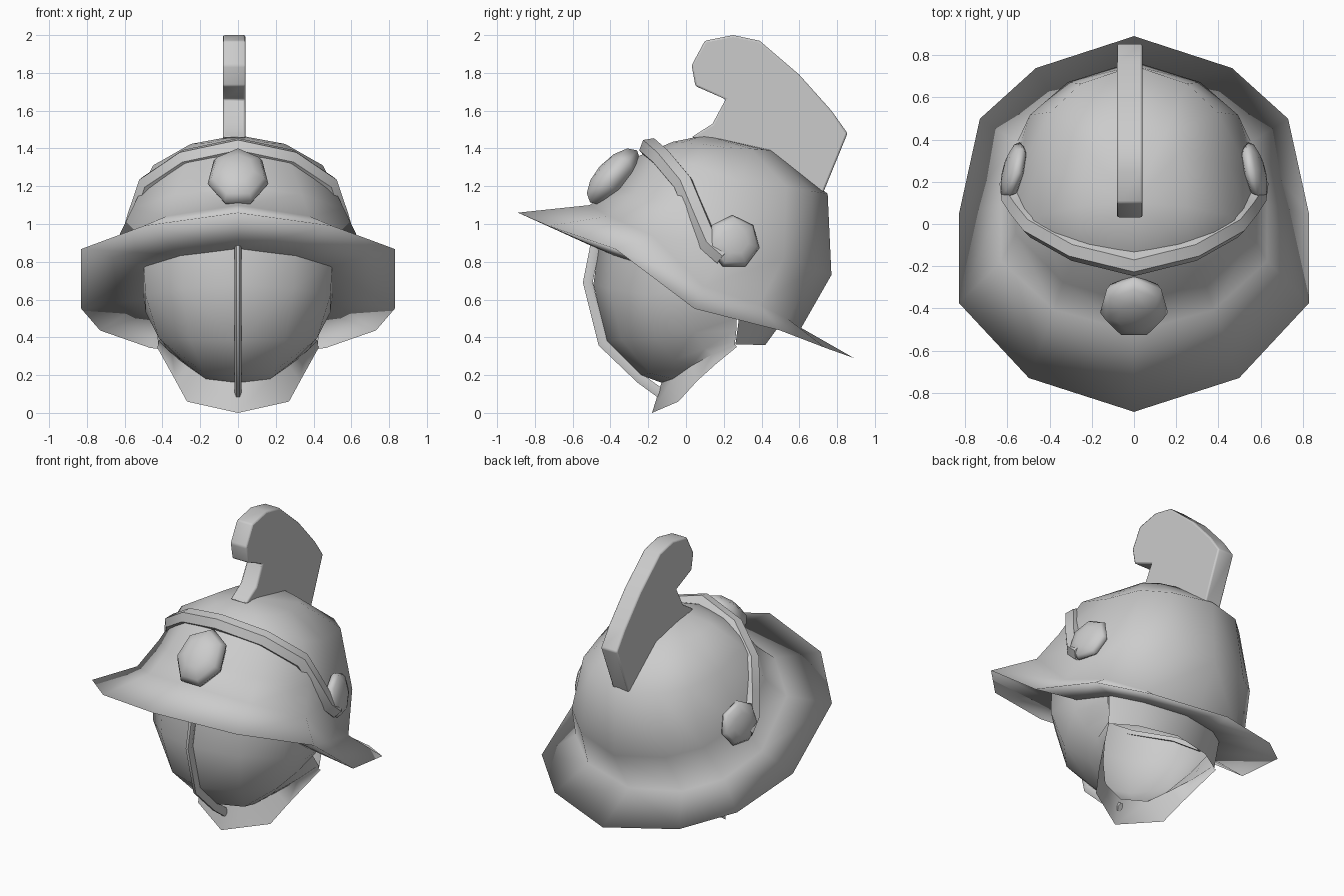
import bpy, bmesh
from math import radians
from mathutils import Vector

cube = bpy.data.objects.get("Cube")
if cube:
    bpy.data.objects.remove(cube, do_unlink=True)

steel = bpy.data.materials.new("plain_grey")
steel.use_nodes = True
grey = (0.6, 0.6, 0.6, 1)
steel.diffuse_color = grey
steel.node_tree.nodes["Principled BSDF"].inputs["Base Color"].default_value = grey

# Half outline shared by every ring, from front centre round to back centre
OUT_X = (0, .6, 1, 1, .88, .56, 0)
OUT_Y = (-1, -.82, -.42, .05, .56, .83, 1)
DROP = (0, .09, .25, .66, .81, .93, 1)


def ring(width, front, back, z_front, z_back, first=0, last=7):
    mid, half = (front + back) / 2, (back - front) / 2
    return [(width * x, mid + half * y, z_front + (z_back - z_front) * d)
            for x, y, d in list(zip(OUT_X, OUT_Y, DROP))[first:last]]


def finish(obj, angle=50):
    obj.data.materials.clear()
    obj.data.materials.append(steel)
    bpy.ops.object.select_all(action='DESELECT')
    obj.select_set(True)
    bpy.context.view_layer.objects.active = obj
    bpy.ops.object.shade_smooth_by_angle(angle=radians(angle))
    return obj


def add_mesh(name, bm):
    mesh = bpy.data.meshes.new(name)
    bm.to_mesh(mesh)
    bm.free()
    obj = bpy.data.objects.new(name, mesh)
    bpy.context.collection.objects.link(obj)
    return obj


def loft(name, rings, angle=50):
    """Skin half rings from bottom to top and weld on the mirrored half."""
    bm = bmesh.new()
    rows = [[bm.verts.new(p) for p in r] for r in rings]
    for low, high in zip(rows, rows[1:]):
        for i in range(len(low) - 1):
            bm.faces.new((low[i], low[i + 1], high[i + 1], high[i]))
    copy = bmesh.ops.duplicate(bm, geom=bm.verts[:] + bm.edges[:] + bm.faces[:])["geom"]
    for v in copy:
        if isinstance(v, bmesh.types.BMVert):
            v.co.x *= -1
    bmesh.ops.reverse_faces(bm, faces=[f for f in copy if isinstance(f, bmesh.types.BMFace)])
    bmesh.ops.remove_doubles(bm, verts=bm.verts[:], dist=.001)
    return finish(add_mesh(name, bm), angle)


def sweep(name, points, radius, squash=1):
    """Low-poly tube along a path."""
    curve = bpy.data.curves.new(name, 'CURVE')
    curve.dimensions = '3D'
    curve.bevel_depth = radius
    curve.bevel_resolution = 1
    curve.use_fill_caps = True
    spline = curve.splines.new('POLY')
    spline.points.add(len(points) - 1)
    for p, co in zip(spline.points, points):
        p.co = (*co, 1)
    obj = bpy.data.objects.new(name, curve)
    bpy.context.collection.objects.link(obj)
    bpy.ops.object.select_all(action='DESELECT')
    obj.select_set(True)
    bpy.context.view_layer.objects.active = obj
    bpy.ops.object.convert(target='MESH')
    obj = bpy.context.object
    for v in obj.data.vertices:
        v.co.x *= squash
    return finish(obj)


def boss(name, centre, normal, size):
    """Seven-sided shallow stud facing along the normal; size is width, height, depth."""
    bm = bmesh.new()
    bmesh.ops.create_uvsphere(bm, u_segments=7, v_segments=6, radius=1)
    turn = Vector(normal).to_track_quat('Z', 'Y')
    for v in bm.verts:
        v.co = turn @ (v.co * Vector(size)) + Vector(centre)
    return finish(add_mesh(name, bm), 80)


# Skull with wedge-shaped brim
loft("skull_and_brim", [
    ring(.47, -.47, .5, .87, .47),
    ring(.83, -.89, .89, 1.06, .29),
    ring(.63, -.51, .64, 1.1, .45, last=6) + [(0, .61, .45)],
    ring(.56, -.38, .77, 1.2, .73),
    ring(.45, -.25, .75, 1.36, 1.16),
    ring(.25, -.07, .46, 1.435, 1.39),
    ring(0, .1, .1, 1.47, 1.47)], 180)

# Short lip below the brim at the nape
loft("nape_lip", [
    ring(.48, -.3, .42, .37, .36, first=4),
    ring(.5, -.47, .5, .87, .47, first=4)])

# Face plate with flared collar
loft("face_plate", [
    [(0, -.18, 0), (.27, -.04, .06), (.33, .06, .17), (.38, .16, .26), (.43, .27, .35)],
    [(0, -.13, .16), (.17, -.07, .18), (.27, .03, .25), (.35, .14, .31), (.42, .26, .36)],
    [(0, -.24, .2), (.18, -.19, .21), (.3, -.06, .28), (.38, .1, .34), (.42, .26, .38)],
    ring(.42, -.42, .46, .38, .45, last=5),
    ring(.49, -.49, .48, .68, .46, last=5),
    ring(.5, -.46, .48, .9, .52, last=5)], 60)

# Centre bar of the face plate
sweep("face_bar", [(0, -.48, .89), (0, -.52, .69), (0, -.44, .37),
                   (0, -.24, .18), (0, -.13, .1)], .03, .6)

# Brow band running down to the side studs
side = [(.28, -.12, 1.34), (.475, -.01, 1.21), (.53, .06, 1.04), (.57, .12, .9), (.58, .2, .83)]
sweep("brow_band", [(-x, y, z) for x, y, z in reversed(side)]
      + [(0, -.19, 1.4)] + side, .058)

# Studs
for label, s in (("left", 1), ("right", -1)):
    boss(label + "_stud", (s * .57, .25, .905), (s, .25, .15), (.145, .145, .05))
boss("front_stud", (0, -.39, 1.245), (0, -.74, .67), (.165, .195, .09))

# Plume crest: flat side profile with softened edges
profile = [(.03, 1.46), (.14, 1.53), (.21, 1.66), (.05, 1.73), (.03, 1.84), (.1, 1.97),
           (.25, 2), (.39, 1.97), (.6, 1.79), (.77, 1.6), (.855, 1.48), (.72, 1.15),
           (.45, 1.34), (.2, 1.41)]
bm = bmesh.new()
face = bm.faces.new([bm.verts.new((-.08, y, z)) for y, z in profile])
grown = bmesh.ops.extrude_face_region(bm, geom=[face])["geom"]
bmesh.ops.translate(bm, vec=(.12, 0, 0), verts=[v for v in grown if isinstance(v, bmesh.types.BMVert)])
bmesh.ops.recalc_face_normals(bm, faces=bm.faces[:])
crest = add_mesh("crest", bm)
soft = crest.modifiers.new("soft_edges", 'BEVEL')
soft.width = .01
soft.segments = 2
finish(crest, 60)
